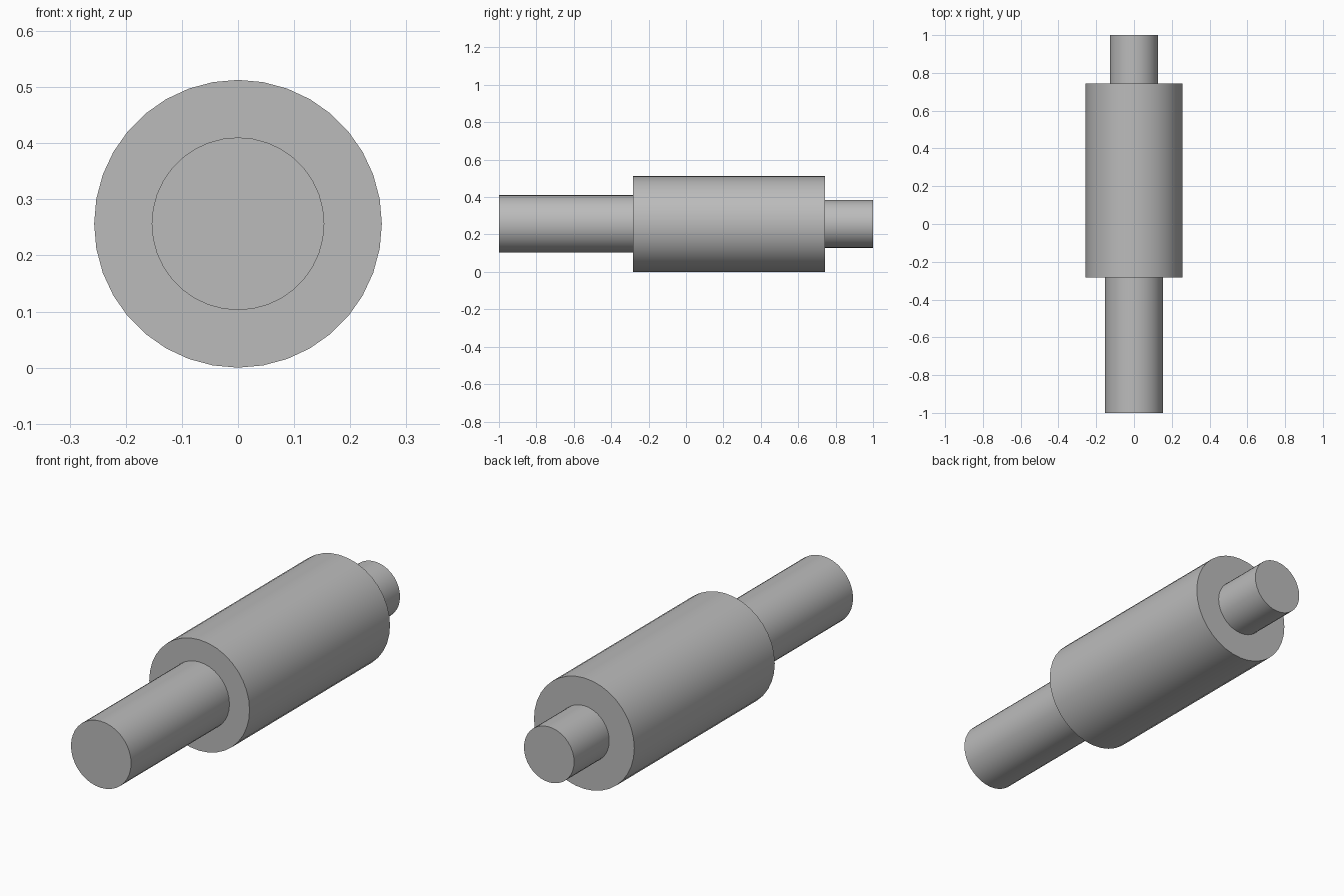
import bpy
import math

cube = bpy.data.objects.get("Cube")
if cube:
    bpy.data.objects.remove(cube, do_unlink=True)

UNIT = 2 / 39            # overall length is 39 units
AXIS_Z = 5 * UNIT        # body rests on the ground

grey = bpy.data.materials.new("grey metal")
grey.use_nodes = True
colour = (0.5, 0.5, 0.5, 1)
grey.diffuse_color = colour
grey.node_tree.nodes["Principled BSDF"].inputs["Base Color"].default_value = colour


def shaft_section(name, radius, start, length):
    """Smooth cylinder along y, measured in units from the front end."""
    y = -1 + (start + length / 2) * UNIT
    bpy.ops.mesh.primitive_cylinder_add(
        vertices=36, radius=radius * UNIT, depth=length * UNIT,
        location=(0, y, AXIS_Z), rotation=(math.pi / 2, 0, 0))
    part = bpy.context.object
    part.name = name
    part.data.materials.append(grey)
    bpy.ops.object.shade_smooth_by_angle(angle=math.radians(30))


# Stepped roller: long front journal, thick body, short rear journal
shaft_section("front_journal", 3, 0, 14)
shaft_section("roller_body", 5, 14, 20)
shaft_section("rear_journal", 2.5, 34, 5)
